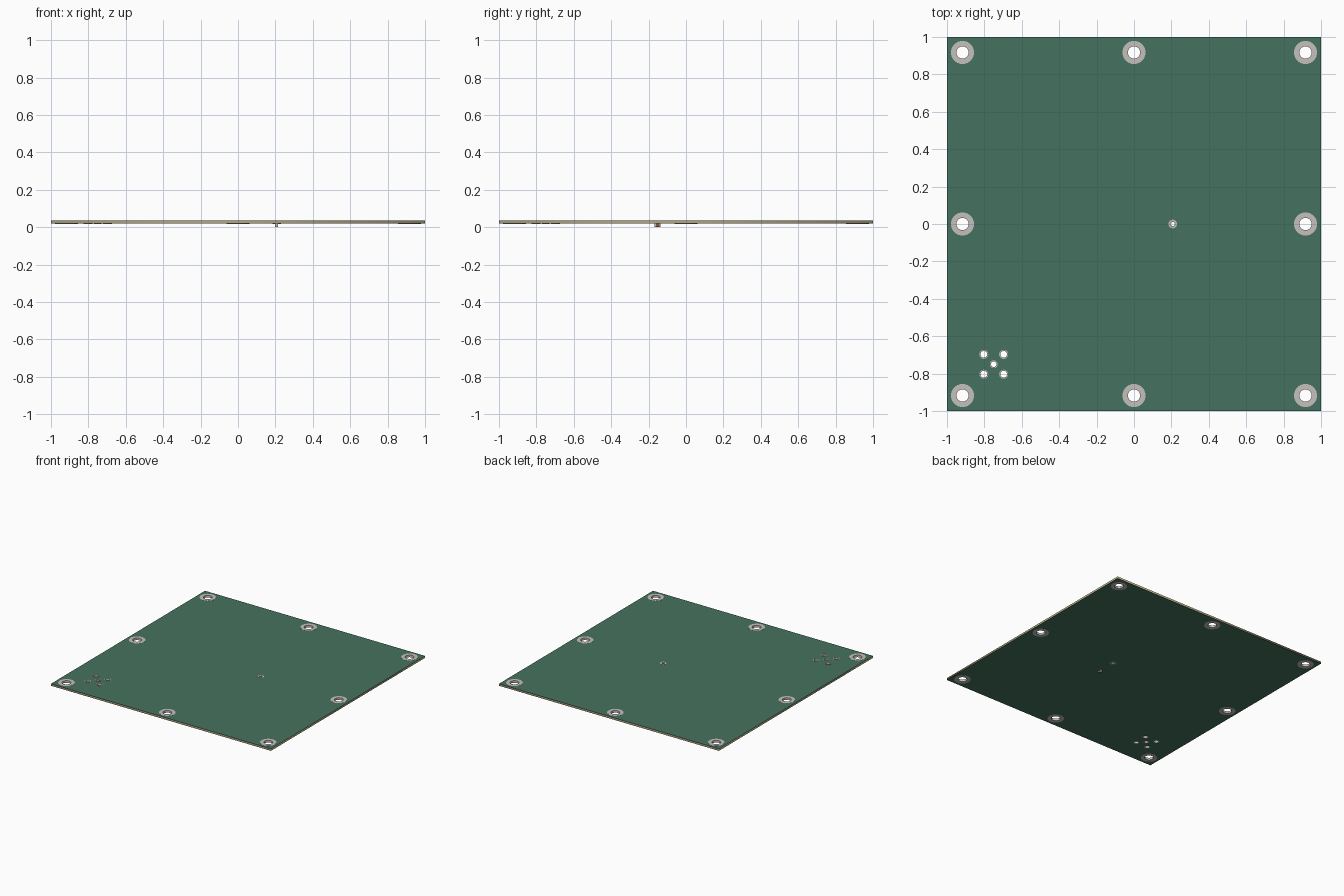
import bpy, bmesh, math

if "Cube" in bpy.data.objects:
    bpy.data.objects.remove(bpy.data.objects["Cube"])

Z0, Z1 = 0.0185, 0.0350      # bottom and top of the board
MASK = 0.0018                # solder mask layer thickness
LIFT = 0.0005                # pads stand this far proud of the mask
SIDES = 40


def material(name, rgb):
    m = bpy.data.materials.new(name)
    m.diffuse_color = (*rgb, 1)
    m.use_nodes = True
    m.node_tree.nodes["Principled BSDF"].inputs["Base Color"].default_value = m.diffuse_color
    return m


green = material("mask_green", (0.06, 0.17, 0.115))
tan = material("laminate_tan", (0.45, 0.38, 0.22))
metal = material("tinned_metal", (0.55, 0.53, 0.51))
brown = material("ceramic_brown", (0.22, 0.10, 0.05))

# Hole list: x, y, hole radius, pad radius
mount = [(x, y, 0.033, 0.062) for x in (-0.917, 0, 0.917)
         for y in (-0.917, 0, 0.917) if x or y]
feed = [(0.207, 0, 0.011, 0.023)]
CX = CY = -0.75
connector = [(CX, CY, 0.015, 0.021)]
connector += [(CX + sx * 0.053, CY + sy * 0.053, 0.018, 0.024)
              for sx in (-1, 1) for sy in (-1, 1)]
holes = mount + feed + connector
WALL = 0.0015                # plating thickness in the hole


def circle(x, y, r):
    return [(x + r * math.cos(2 * math.pi * i / SIDES),
             y + r * math.sin(2 * math.pi * i / SIDES)) for i in range(SIDES)]


def sheet(name, za, zb, mat):
    """Square sheet with every hole cut out, from a filled 2D curve."""
    cu = bpy.data.curves.new(name, 'CURVE')
    cu.dimensions = '2D'
    cu.fill_mode = 'BOTH'
    cu.extrude = (zb - za) / 2
    loops = [[(-1, -1), (1, -1), (1, 1), (-1, 1)]]
    loops += [circle(x, y, r + WALL) for x, y, r, _ in holes]
    for pts in loops:
        sp = cu.splines.new('POLY')
        sp.points.add(len(pts) - 1)
        for p, (x, y) in zip(sp.points, pts):
            p.co = (x, y, 0, 1)
        sp.use_cyclic_u = True
    cu.materials.append(mat)
    ob = bpy.data.objects.new(name, cu)
    ob.location.z = (za + zb) / 2
    bpy.context.collection.objects.link(ob)
    bpy.ops.object.select_all(action='DESELECT')
    bpy.context.view_layer.objects.active = ob
    ob.select_set(True)
    bpy.ops.object.convert(target='MESH')


def plated_holes(name, items):
    """Barrel through the board with a flat ring pad on both faces."""
    bm = bmesh.new()
    for x, y, ri, ro in items:
        rb, lo, hi = ri + WALL, Z0 - LIFT, Z1 + LIFT
        prof = [(ri, lo), (ro, lo), (ro, Z0), (rb, Z0),
                (rb, Z1), (ro, Z1), (ro, hi), (ri, hi)]
        rings = [[bm.verts.new((px, py, z)) for px, py in circle(x, y, r)]
                 for r, z in prof]
        for a, b in zip(rings, rings[1:] + rings[:1]):
            for i in range(SIDES):
                j = (i + 1) % SIDES
                bm.faces.new((a[i], a[j], b[j], b[i]))
    bmesh.ops.recalc_face_normals(bm, faces=bm.faces)
    me = bpy.data.meshes.new(name)
    bm.to_mesh(me)
    bm.free()
    me.materials.append(metal)
    ob = bpy.data.objects.new(name, me)
    bpy.context.collection.objects.link(ob)
    bpy.ops.object.select_all(action='DESELECT')
    bpy.context.view_layer.objects.active = ob
    ob.select_set(True)
    bpy.ops.object.shade_smooth_by_angle(angle=math.radians(30))


def box(name, x, y, z, sx, sy, sz, mat):
    bpy.ops.mesh.primitive_cube_add(size=1, location=(x, y, z))
    ob = bpy.context.object
    ob.name = name
    ob.scale = (sx, sy, sz)
    ob.data.materials.append(mat)


# Board layers
sheet("bottom_mask", Z0, Z0 + MASK, green)
sheet("laminate_core", Z0 + MASK, Z1 - MASK, tan)
sheet("top_mask", Z1 - MASK, Z1, green)

# Plated holes
plated_holes("mounting_holes", mount)
plated_holes("feed_hole", feed)
plated_holes("connector_holes", connector)

# Chip component under the board, with metal end caps
PX, PY = 0.207, -0.152
box("chip_body", PX, PY, (Z0 + 0.0006) / 2, 0.015, 0.020, Z0 - 0.0006, brown)
for s, side in ((-1, "front"), (1, "back")):
    box("chip_end_" + side, PX, PY + s * 0.0125, Z0 / 2, 0.016, 0.007, Z0, metal)
